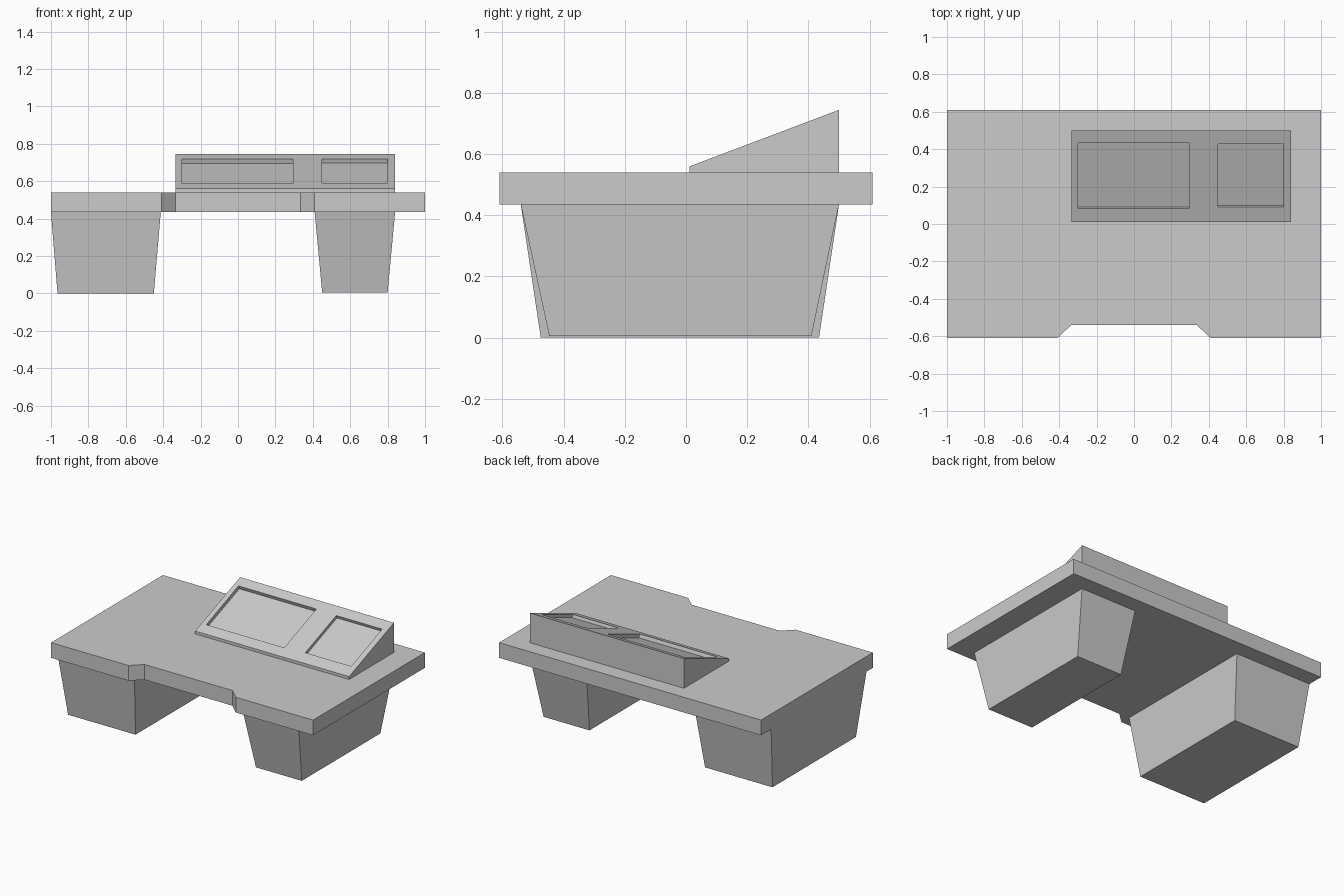
import bpy
import math
from mathutils import Vector

if "Cube" in bpy.data.objects:
    bpy.data.objects.remove(bpy.data.objects["Cube"])


def add_mesh(name, verts, faces):
    me = bpy.data.meshes.new(name)
    me.from_pydata(verts, [], faces)
    me.update()
    ob = bpy.data.objects.new(name, me)
    bpy.context.collection.objects.link(ob)
    return ob


def loft(name, ring_a, ring_b):
    """Closed solid between two matching rings (ring_b lies along the ring_a normal)."""
    n = len(ring_a)
    faces = [tuple(reversed(range(n))), tuple(range(n, 2 * n))]
    faces += [(i, (i + 1) % n, n + (i + 1) % n, n + i) for i in range(n)]
    return add_mesh(name, list(ring_a) + list(ring_b), faces)


def rect(x0, x1, y0, y1, z):
    return [(x0, y0, z), (x1, y0, z), (x1, y1, z), (x0, y1, z)]


def extrude_x(name, profile, x0, x1):
    return loft(name, [(x0, y, z) for y, z in profile], [(x1, y, z) for y, z in profile])


# Desk top with the chamfered knee notch in the front edge
TOP_Z0, TOP_Z1 = 0.435, 0.54
half = [(0.335, -0.54), (0.41, -0.61), (1.0, -0.61), (1.0, 0.61)]
outline = half + [(-x, y) for x, y in reversed(half)]
loft("desk_top", [(x, y, TOP_Z0) for x, y in outline], [(x, y, TOP_Z1) for x, y in outline])

# Tapered pedestals, wide on the left and narrow on the right
loft("left_pedestal", rect(-0.965, -0.45, -0.475, 0.435, 0.0),
     rect(-1.0, -0.413, -0.54, 0.50, TOP_Z0))
loft("right_pedestal", rect(0.45, 0.80, -0.447, 0.41, 0.005),
     rect(0.41, 0.84, -0.54, 0.50, TOP_Z0))

# Sloped console wedge
Y0, Y1, ZF, ZB = 0.012, 0.501, 0.56, 0.745
console = extrude_x("console", [(Y0, TOP_Z1), (Y1, TOP_Z1), (Y1, ZB), (Y0, ZF)], -0.335, 0.84)

# Recessed panels cut square to the slope
slope = (ZB - ZF) / (Y1 - Y0)
normal = Vector((-slope, 1)).normalized()
panels = [("large_panel", -0.30, 0.295, 0.083, 0.434, 0.025),
          ("small_panel", 0.45, 0.80, 0.092, 0.429, 0.021)]
for name, x0, x1, ya, yb, depth in panels:
    a = Vector((ya, ZF + slope * (ya - Y0)))
    b = Vector((yb, ZF + slope * (yb - Y0)))
    profile = [a - normal * depth, b - normal * depth, b + normal * 0.1, a + normal * 0.1]
    cutter = extrude_x(name + "_cutter", profile, x0, x1)
    cutter.hide_render = True
    cutter.hide_set(True)
    mod = console.modifiers.new(name, 'BOOLEAN')
    mod.operation = 'DIFFERENCE'
    mod.solver = 'EXACT'
    mod.object = cutter
